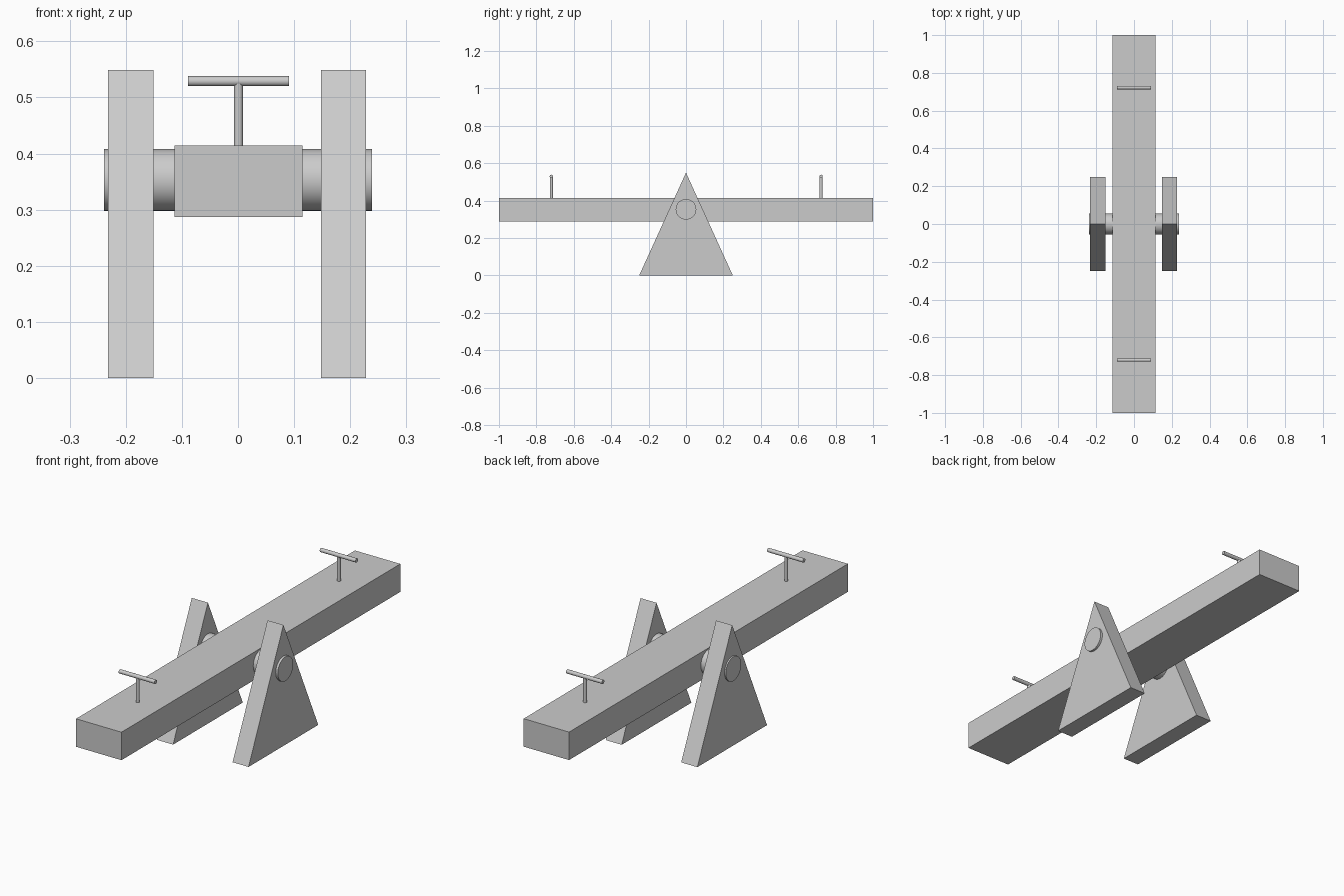
import bpy, bmesh
from math import pi, radians

if "Cube" in bpy.data.objects:
    bpy.data.objects.remove(bpy.data.objects["Cube"])


def rod(name, center, radius, length, along_x, sides):
    rot = (0, pi / 2, 0) if along_x else (0, 0, 0)
    bpy.ops.mesh.primitive_cylinder_add(vertices=sides, radius=radius, depth=length,
                                        location=center, rotation=rot)
    ob = bpy.context.object
    ob.name = name
    bpy.ops.object.shade_smooth_by_angle(angle=radians(40))
    return ob


def prism(name, profile, x0, x1):
    # extrude a (y, z) profile along x
    bm = bmesh.new()
    face = bm.faces.new([bm.verts.new((x0, y, z)) for y, z in profile])
    ext = bmesh.ops.extrude_face_region(bm, geom=[face])
    moved = [v for v in ext["geom"] if isinstance(v, bmesh.types.BMVert)]
    bmesh.ops.translate(bm, verts=moved, vec=(x1 - x0, 0, 0))
    bmesh.ops.recalc_face_normals(bm, faces=bm.faces)
    me = bpy.data.meshes.new(name)
    bm.to_mesh(me)
    bm.free()
    ob = bpy.data.objects.new(name, me)
    bpy.context.collection.objects.link(ob)
    return ob


# Long seat plank
prism("plank", [(-1, 0.287), (1, 0.287), (1, 0.414), (-1, 0.414)], -0.113, 0.115)

# Triangular side supports
triangle = [(-0.25, 0), (0.25, 0), (0, 0.549)]
prism("left_support", triangle, -0.232, -0.151)
prism("right_support", triangle, 0.148, 0.228)

# Pivot axle through both supports
rod("axle", (0, 0, 0.353), 0.055, 0.477, True, 48)

# T-shaped handles
for label, y in (("front", -0.72), ("back", 0.722)):
    rod(label + "_handle_post", (0.001, y, 0.467), 0.008, 0.116, False, 24)
    rod(label + "_handle_bar", (0.001, y, 0.529), 0.009, 0.18, True, 24)
